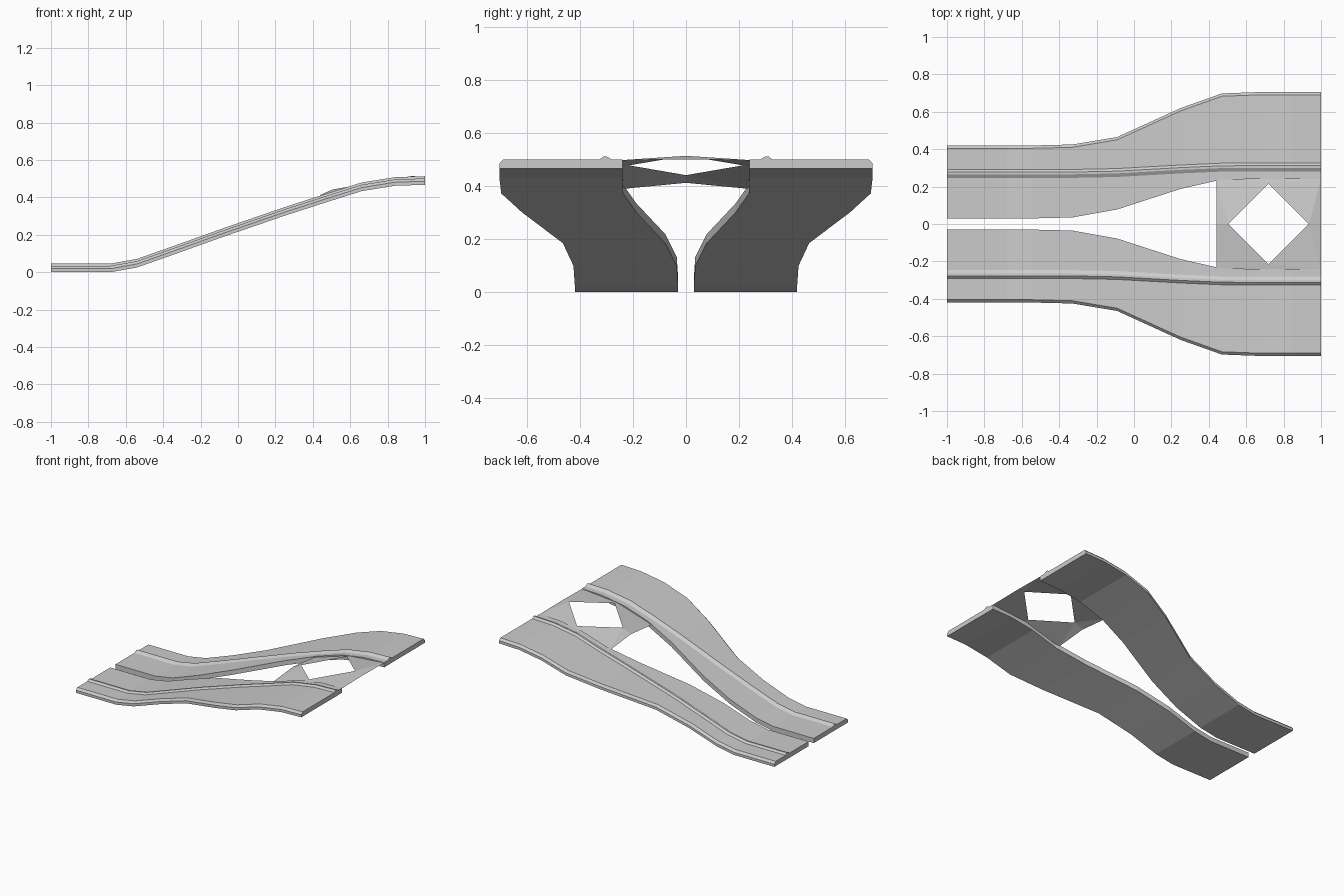
import bpy

if "Cube" in bpy.data.objects:
    bpy.data.objects.remove(bpy.data.objects["Cube"])

def make_object(name, verts, faces):
    mesh = bpy.data.meshes.new(name)
    mesh.from_pydata(verts, [], faces)
    mesh.update()
    obj = bpy.data.objects.new(name, mesh)
    bpy.context.collection.objects.link(obj)
    return obj

# Stations along the ramp: x, underside z, inner y, outer y
stations = [
    (-1.00, 0.000, 0.030, 0.420), (-0.68, 0.000, 0.030, 0.420),
    (-0.54, 0.025, 0.030, 0.420), (-0.33, 0.099, 0.035, 0.425),
    (-0.09, 0.185, 0.078, 0.465), (0.25, 0.302, 0.188, 0.620),
    (0.47, 0.373, 0.238, 0.698), (0.66, 0.433, 0.240, 0.705),
    (0.84, 0.462, 0.240, 0.705), (1.00, 0.467, 0.240, 0.705),
]

def section(x, z, inner, outer):
    # Slab with a chamfered outer edge and a raised guide rib
    s = 0.035 * (outer - 0.42) / 0.285
    return [(x, inner, z), (x, outer, z), (x, outer, z + 0.019),
            (x, outer - 0.015, z + 0.034), (x, 0.291 + s, z + 0.034),
            (x, 0.277 + s, z + 0.046), (x, 0.265 + s, z + 0.046),
            (x, 0.246 + s, z + 0.034), (x, inner, z + 0.034)]

# Lane strip on each side
def lane(name, side):
    verts, faces, n = [], [], 9
    for st in stations:
        verts += [(x, side * y, z) for x, y, z in section(*st)]
    for i in range(len(stations) - 1):
        for j in range(n):
            k = (j + 1) % n
            faces.append((i * n + j, (i + 1) * n + j, (i + 1) * n + k, i * n + k))
    last = (len(stations) - 1) * n
    faces += [tuple(range(n)), tuple(last + j for j in reversed(range(n)))]
    if side > 0:
        faces = [f[::-1] for f in faces]
    obj = make_object(name, verts, faces)
    # consistent outward normals
    import bmesh
    bm = bmesh.new()
    bm.from_mesh(obj.data)
    bmesh.ops.recalc_face_normals(bm, faces=bm.faces)
    bm.to_mesh(obj.data)
    bm.free()

lane("left_lane", 1)
lane("right_lane", -1)

# Connecting panel with a raised diamond opening
outer = [(0.44, 0, 0.413), (0.44, -0.24, 0.390), (0.72, -0.26, 0.472), (1, -0.24, 0.499),
         (1, 0, 0.502), (1, 0.24, 0.499), (0.72, 0.26, 0.472), (0.44, 0.24, 0.390)]
hole = [(0.505, 0, 0.442), (0.72, -0.215, 0.479), (0.935, 0, 0.515), (0.72, 0.215, 0.479)]
faces = []
for i in range(4):
    a, b, c = 2 * i, 2 * i + 1, (2 * i + 2) % 8
    h, g = 8 + i, 8 + (i + 1) % 4
    if i % 2 == 0:
        faces += [(a, b, h), (b, g, h), (b, c, g)]
    else:
        faces += [(a, b, h), (b, g, h), (b, c, g)]
# Corner order: outer 0 -> hole 0, 2 -> hole 1, 4 -> hole 2, 6 -> hole 3
make_object("diamond_panel", outer + hole, faces)
